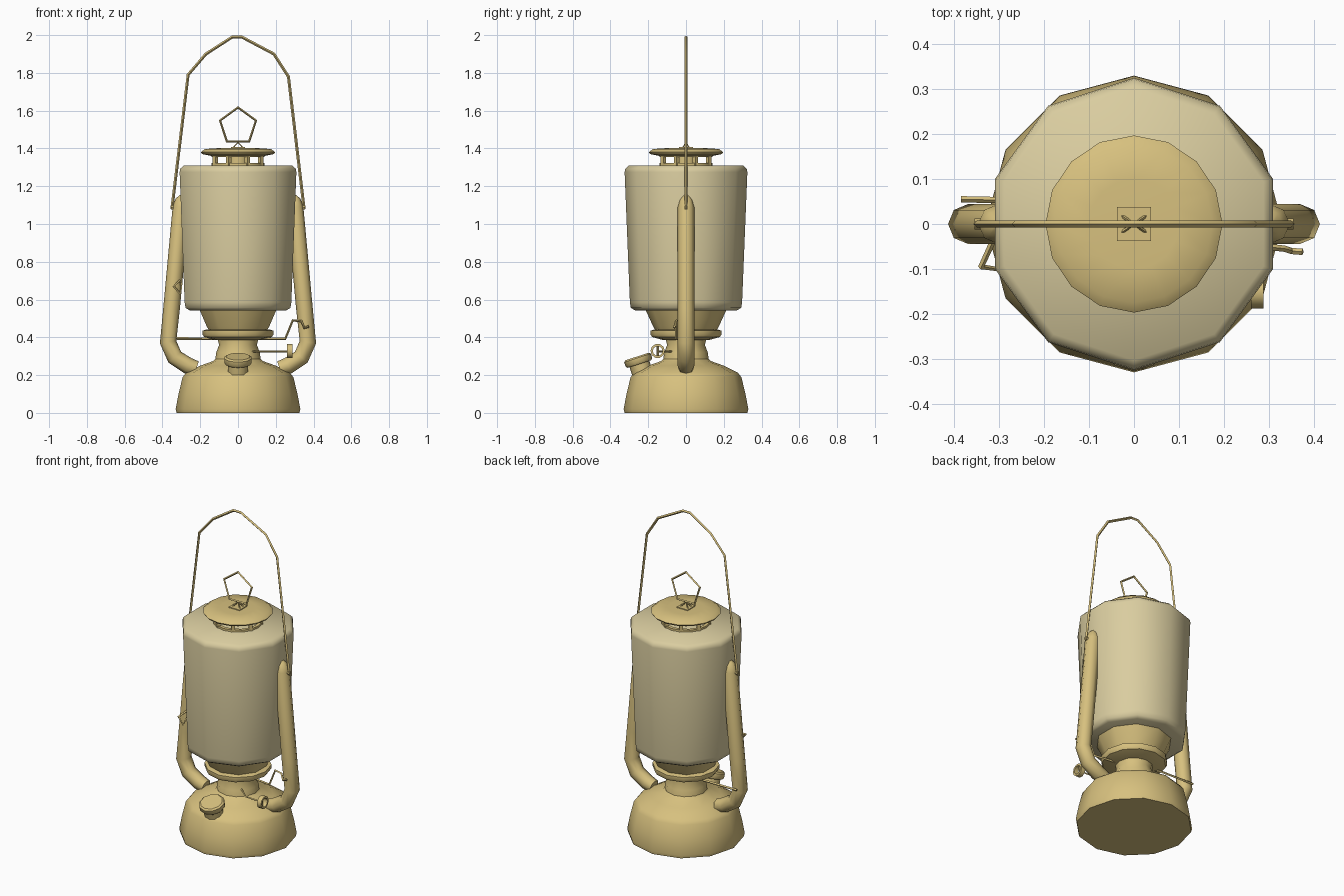
import bpy, bmesh, math
from mathutils import Matrix, Vector

cube = bpy.data.objects.get("Cube")
if cube:
    bpy.data.objects.remove(cube)


def material(name, rgb):
    m = bpy.data.materials.new(name)
    m.use_nodes = True
    m.diffuse_color = (*rgb, 1)
    m.node_tree.nodes["Principled BSDF"].inputs["Base Color"].default_value = (*rgb, 1)
    return m


brass = material("brass", (0.68, 0.53, 0.21))
cream = material("cream_glass", (0.70, 0.61, 0.35))


def finish(ob, name, mat, angle):
    ob.name = name
    ob.data.materials.clear()
    ob.data.materials.append(mat)
    bpy.ops.object.select_all(action="DESELECT")
    ob.select_set(True)
    bpy.context.view_layer.objects.active = ob
    bpy.ops.object.shade_smooth_by_angle(angle=math.radians(angle))
    return ob


def lathe(name, profile, sides, mat=brass, angle=40, matrix=Matrix(), closed=False):
    """Revolve (radius, height) pairs about z, capping or closing the ends."""
    bm = bmesh.new()
    rings = []
    for r, z in profile:
        ring = []
        for i in range(sides):
            a = math.pi / 2 + math.tau * i / sides
            ring.append(bm.verts.new((r * math.cos(a), r * math.sin(a), z)))
        rings.append(ring)
    if closed:
        rings.append(rings[0])
    else:
        bm.faces.new(rings[0][::-1])
        bm.faces.new(rings[-1])
    for low, high in zip(rings, rings[1:]):
        for i in range(sides):
            j = (i + 1) % sides
            bm.faces.new((low[i], low[j], high[j], high[i]))
    bmesh.ops.recalc_face_normals(bm, faces=bm.faces)
    bm.transform(matrix)
    mesh = bpy.data.meshes.new(name)
    bm.to_mesh(mesh)
    bm.free()
    ob = bpy.data.objects.new(name, mesh)
    bpy.context.collection.objects.link(ob)
    return finish(ob, name, mat, angle)


def tube(name, points, radius, resolution=0, cyclic=False, taper=None, angle=50):
    """Sweep a round section along a polyline and turn it into a mesh."""
    cu = bpy.data.curves.new(name, "CURVE")
    cu.dimensions = "3D"
    cu.bevel_depth = radius
    cu.bevel_resolution = resolution
    cu.use_fill_caps = True
    sp = cu.splines.new("POLY")
    sp.points.add(len(points) - 1)
    for i, p in enumerate(points):
        sp.points[i].co = (*p, 1)
        sp.points[i].radius = taper[i] if taper else 1
    sp.use_cyclic_u = cyclic
    ob = bpy.data.objects.new(name, cu)
    bpy.context.collection.objects.link(ob)
    bpy.ops.object.select_all(action="DESELECT")
    ob.select_set(True)
    bpy.context.view_layer.objects.active = ob
    bpy.ops.object.convert(target="MESH")
    return finish(bpy.context.object, name, brass, angle)


# Fuel tank with a sloping shoulder
lathe("fuel_tank", [(0.325, 0), (0.33, 0.02), (0.315, 0.1), (0.293, 0.19),
                    (0.275, 0.212), (0.2, 0.25), (0.13, 0.275), (0.12, 0.285)], 12)

# Burner and the cup that carries the globe
lathe("burner_neck", [(0.122, 0.27), (0.115, 0.32), (0.1, 0.36), (0.112, 0.41)], 12)
lathe("burner_plate", [(0.12, 0.385), (0.18, 0.402), (0.188, 0.415),
                       (0.188, 0.435), (0.165, 0.442)], 12)
lathe("globe_cup", [(0.155, 0.425), (0.175, 0.46), (0.215, 0.548)], 10)

# Globe
lathe("globe", [(0.27, 0.543), (0.292, 0.556), (0.297, 0.585), (0.325, 1.275),
                (0.322, 1.292), (0.303, 1.31)], 10, cream, 65)

# Vented chimney: core, two bands and posts
lathe("chimney_core", [(0.06, 1.3), (0.06, 1.37)], 10)
for label, z in (("lower", 1.3), ("upper", 1.355)):
    lathe(label + "_vent_band", [(0.12, z), (0.14, z), (0.14, z + 0.022),
                                 (0.12, z + 0.022)], 16, closed=True)
for i in range(8):
    a = math.tau * (i + 0.5) / 8
    x, y = 0.13 * math.cos(a), 0.13 * math.sin(a)
    tube("vent_post", [(x, y, 1.31), (x, y, 1.365)], 0.015)

# Chimney cap, lifting ring and its plate
lathe("chimney_cap", [(0.14, 1.36), (0.19, 1.37), (0.197, 1.38),
                      (0.175, 1.397), (0.1, 1.402)], 16)
bpy.ops.mesh.primitive_cube_add(size=1, location=(0, 0, 1.403))
plate = bpy.context.object
plate.scale = (0.075, 0.075, 0.008)
finish(plate, "ring_plate", brass, 30)
ring = [(0.1 * math.sin(math.tau * i / 5), 0, 1.517 + 0.1 * math.cos(math.tau * i / 5))
        for i in range(5)]
tube("lifting_ring", ring, 0.007, cyclic=True)
for y in (-0.02, 0.02):
    tube("ring_clip", [(-0.03, y, 1.4), (0, 0, 1.432), (0.03, y, 1.4)], 0.004)

# Side tubes, mirrored
for side, label in ((1, "left"), (-1, "right")):
    path = [(0.22, 0.235), (0.265, 0.25), (0.335, 0.295), (0.37, 0.375), (0.352, 0.55),
            (0.302, 1.09), (0.298, 1.13), (0.296, 1.152)]
    tube(label + "_side_tube", [(side * x, 0, z) for x, z in path], 0.044, 2,
         taper=[0.9, 1, 1, 1, 1, 1, 0.75, 0.3])
    tube(label + "_handle_pivot", [(side * 0.31, 0, 1.087), (side * 0.355, 0, 1.087)], 0.012, 1)

# Carrying handle
tube("carrying_handle", [(x, 0, z) for x, z in (
    (-0.35, 1.08), (-0.264, 1.79), (-0.17, 1.9), (-0.03, 1.99), (0.02, 1.99),
    (0.19, 1.9), (0.267, 1.78), (0.35, 1.08))], 0.008)

# Tilted filler cap on the tank shoulder
tilt = Matrix.Translation(Vector((0, -0.25, 0.27))) @ Matrix.Rotation(math.radians(18), 4, "X")
lathe("filler_neck", [(0.055, -0.06), (0.055, 0.01)], 10, matrix=tilt)
lathe("filler_cap", [(0.066, -0.012), (0.074, -0.002), (0.074, 0.022), (0.064, 0.03)],
      10, matrix=tilt)

# Wick shaft and knob
tube("wick_shaft", [(0.06, -0.06, 0.325), (0.15, -0.14, 0.325), (0.27, -0.15, 0.325)], 0.005)
knob = Matrix.Translation(Vector((0.26, -0.15, 0.328))) @ Matrix.Rotation(math.pi / 2, 4, "Y")
lathe("wick_knob", [(0.026, 0), (0.038, 0), (0.038, 0.028), (0.026, 0.028)], 10,
      matrix=knob, closed=True)
tube("knob_spoke", [(0.27, -0.15, 0.295), (0.27, -0.15, 0.36)], 0.006)

# Globe lifting lever
tube("lifting_lever", [(-0.385, 0.055, 0.395), (-0.15, 0.05, 0.392), (0.1, -0.03, 0.392),
                       (0.25, -0.05, 0.392), (0.29, -0.05, 0.49), (0.335, -0.055, 0.485),
                       (0.35, -0.06, 0.45), (0.375, -0.062, 0.458)], 0.007)

# Wire catch on the right tube
tube("wire_catch", [(-0.31, -0.03, 0.7), (-0.34, -0.095, 0.67), (-0.305, -0.1, 0.63),
                    (-0.3, -0.045, 0.69)], 0.007)
